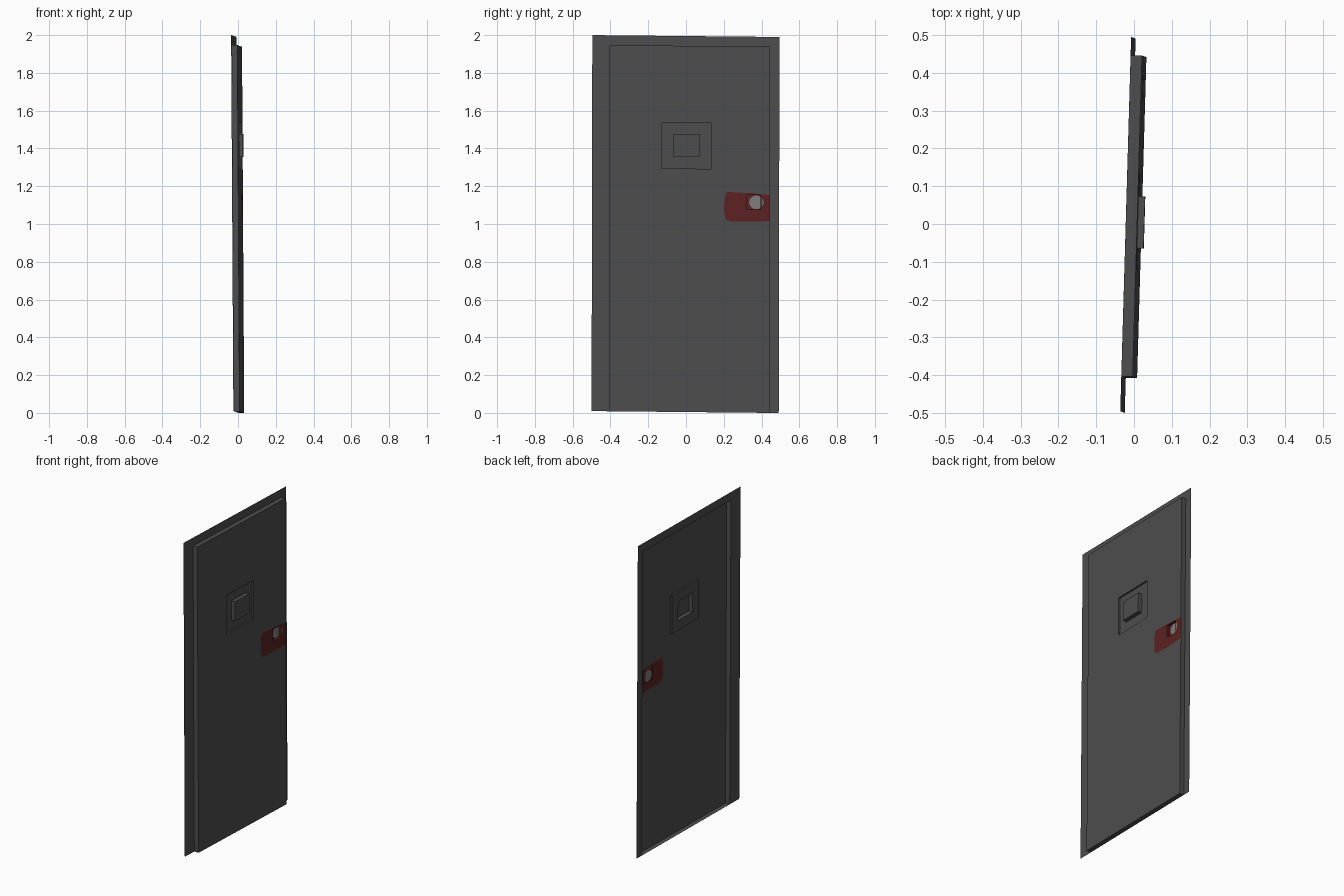
import bpy, bmesh, math
from mathutils import Vector

if "Cube" in bpy.data.objects:
    bpy.data.objects.remove(bpy.data.objects["Cube"])


def material(name, rgb):
    m = bpy.data.materials.new(name)
    m.diffuse_color = (*rgb, 1)
    m.use_nodes = True
    m.node_tree.nodes["Principled BSDF"].inputs["Base Color"].default_value = m.diffuse_color
    return m


STEEL = material("dark_steel", (0.075, 0.075, 0.075))
RED = material("dull_red", (0.11, 0.016, 0.016))
GREY = material("latch_grey", (0.21, 0.21, 0.21))


def place(u, v, w):
    # the door hangs slightly crooked: u = depth, v = width, w = height
    return Vector((u - 0.016 + 0.029 * v - 0.006 * (w - 1),
                   v + 0.002 * (w - 1) - 0.001,
                   w - 0.010 * v))


def rect(v0, v1, w0, w1):
    return [(v0, w0), (v1, w0), (v1, w1), (v0, w1)]


def sheet(bm, u, outer, holes=()):
    # flat sheet at depth u with holes
    edges = []
    for loop in [outer, *holes]:
        vs = [bm.verts.new(place(u, *p)) for p in loop]
        edges += [bm.edges.new((vs[i], vs[(i + 1) % len(vs)])) for i in range(len(vs))]
    res = bmesh.ops.triangle_fill(bm, edges=edges, use_beauty=True,
                                  use_dissolve=False, normal=(1, 0, 0))
    for f in res["geom"]:
        if isinstance(f, bmesh.types.BMFace):
            f.normal_update()
            if f.normal.x < 0:
                f.normal_flip()


def walls(bm, loop, u0, u1):
    # strip of walls joining depth u0 (back) to u1 (front)
    for i, a in enumerate(loop):
        b = loop[(i + 1) % len(loop)]
        bm.faces.new([bm.verts.new(place(*p)) for p in
                      ((u0, *a), (u0, *b), (u1, *b), (u1, *a))])


def finish(bm, name, mat):
    bmesh.ops.remove_doubles(bm, verts=bm.verts, dist=0.00005)
    me = bpy.data.meshes.new(name)
    bm.to_mesh(me)
    bm.free()
    me.materials.append(mat)
    ob = bpy.data.objects.new(name, me)
    bpy.context.collection.objects.link(ob)


BOT, TOP, FRONT = 0.0045, 1.995, 0.03
slab = rect(-0.405, 0.445, BOT, 1.943)
window = rect(-0.127, 0.134, 1.293, 1.537)
pane = rect(-0.065, 0.073, 1.355, 1.477)
pocket = rect(0.32, 0.396, 1.08, 1.158)
patch = [(0.444, 1.02), (0.444, 1.157), (0.35, 1.166), (0.216, 1.172), (0.207, 1.15),
         (0.202, 1.10), (0.204, 1.05), (0.214, 1.024), (0.235, 1.017), (0.33, 1.016)]

# flange around the left, top and right of the door
bm = bmesh.new()
sheet(bm, 0, [(-0.497, BOT), (-0.405, BOT), (-0.405, 1.943), (0.445, 1.943),
              (0.445, BOT), (0.494, BOT), (0.494, TOP), (-0.497, TOP)])
finish(bm, "door_flange", STEEL)

# raised door panel, with window recess and raised window box
bm = bmesh.new()
sheet(bm, FRONT, slab, [window, patch])
walls(bm, slab, 0, FRONT)
walls(bm, window[::-1], FRONT - 0.01, FRONT)
sheet(bm, FRONT - 0.01, window, [pane])
walls(bm, pane, FRONT - 0.01, FRONT + 0.016)
sheet(bm, FRONT + 0.016, pane)
finish(bm, "door_panel", STEEL)

# red lock patch with a square pocket
FLOOR = FRONT - 0.014
bm = bmesh.new()
sheet(bm, FRONT, patch, [pocket])
walls(bm, pocket[::-1], FLOOR, FRONT)
sheet(bm, FLOOR, pocket)
finish(bm, "lock_patch", RED)

# grey latch disc, partly on the pocket floor and partly on the patch
disc = [(0.373 + 0.038 * math.cos(math.radians(t)), 1.118 + 0.036 * math.sin(math.radians(t)))
        for t in range(0, 360, 20)]
EDGE = 0.396
bm = bmesh.new()
for off in (-0.0007, 0.0007):
    sheet(bm, FLOOR + off, [(min(v, EDGE - 0.0001 * i / 18), w) for i, (v, w) in enumerate(disc)])
    sheet(bm, FRONT + off, [p for p in disc if p[0] > EDGE])
finish(bm, "latch_disc", GREY)
